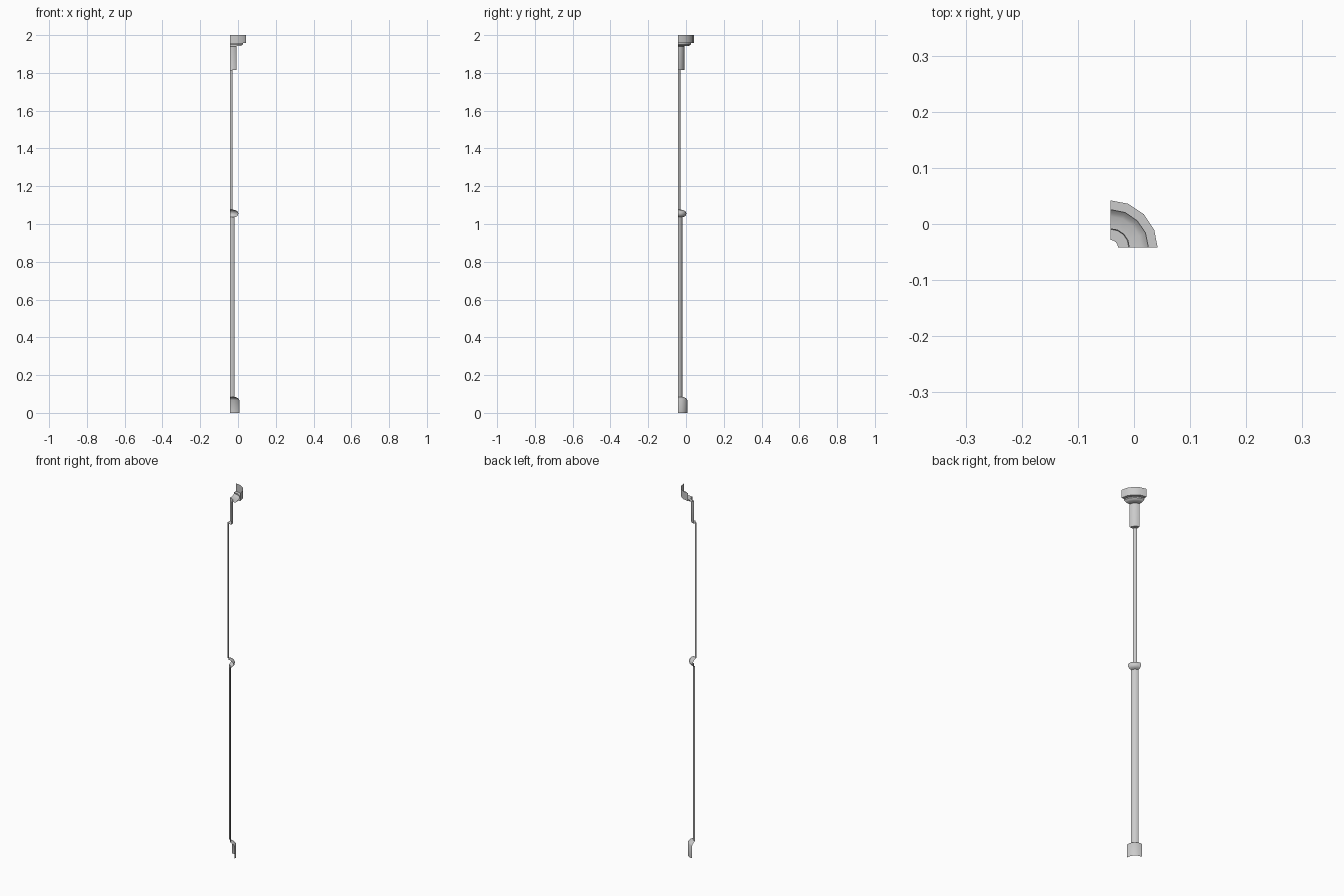
import bpy, bmesh, math

if "Cube" in bpy.data.objects:
    bpy.data.objects.remove(bpy.data.objects["Cube"])

AXIS = -0.0423   # the quarter shell revolves about this x and y
STEPS = 4        # sides in the quarter turn


def quarter_lathe(name, profile):
    """Sweep a (radius, z) profile a quarter turn as an open shell."""
    bm = bmesh.new()
    rows = []
    for i in range(STEPS + 1):
        a = math.pi / 2 * i / STEPS
        rows.append([bm.verts.new((AXIS + r * math.cos(a), AXIS + r * math.sin(a), z))
                     for r, z in profile])
    for a, b in zip(rows, rows[1:]):
        for j in range(len(profile) - 1):
            bm.faces.new((a[j], b[j], b[j + 1], a[j + 1]))
    me = bpy.data.meshes.new(name)
    bm.to_mesh(me)
    bm.free()
    ob = bpy.data.objects.new(name, me)
    bpy.context.collection.objects.link(ob)
    bpy.ops.object.select_all(action='DESELECT')
    ob.select_set(True)
    bpy.context.view_layer.objects.active = ob
    bpy.ops.object.shade_smooth_by_angle(angle=math.radians(40))
    return ob


# Foot with rounded shoulder
quarter_lathe("base", [(0.050, 0), (0.050, 0.068), (0.044, 0.076),
                       (0.034, 0.082), (0.024, 0.085)])
# Thick lower pole
quarter_lathe("lower_pole", [(0.024, 0.085), (0.024, 1.036)])
# Rounded collar at the middle
quarter_lathe("collar", [(0.024, 1.036), (0.036, 1.040), (0.043, 1.048),
                         (0.044, 1.058), (0.039, 1.068), (0.028, 1.074), (0.014, 1.076)])
# Thin upper pole
quarter_lathe("upper_pole", [(0.014, 1.076), (0.014, 1.815)])
# Sleeve below the cap
quarter_lathe("sleeve", [(0.014, 1.815), (0.033, 1.815), (0.034, 1.818), (0.034, 1.941)])
# Stepped cap, open at the top
quarter_lathe("cap", [(0.034, 1.941), (0.056, 1.942), (0.063, 1.946), (0.068, 1.951),
                      (0.068, 1.957), (0.0846, 1.957), (0.0846, 2.0)])
